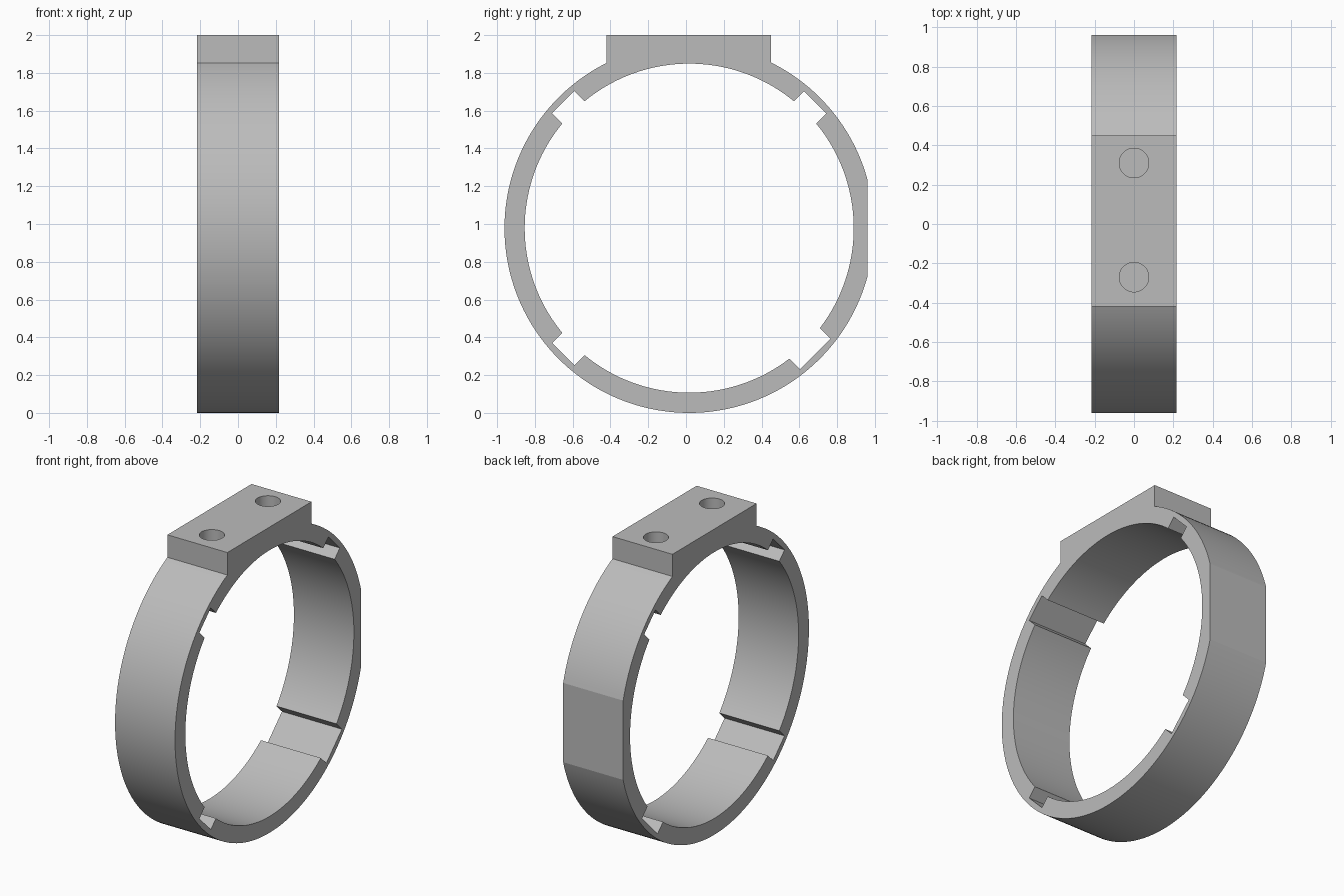
import bpy, bmesh
from math import sin, cos, asin, acos, pi, radians, sqrt
from mathutils import Vector

old = bpy.data.objects.get("Cube")
if old:
    bpy.data.objects.remove(old, do_unlink=True)

# Main dimensions
HALF_WIDTH = 0.217
CY, CZ = 0.017, 0.978
OUTER, INNER = 0.978, 0.871
FLAT_Y = 0.96
BLOCK_Y0, BLOCK_Y1, TOP = -0.42, 0.45, 2.0
NOTCH_FLOOR = 0.943

grey = bpy.data.materials.new("light grey")
grey.use_nodes = True
colour = (0.5, 0.5, 0.5, 1)
grey.diffuse_color = colour
grey.node_tree.nodes["Principled BSDF"].inputs["Base Color"].default_value = colour


def arc(radius, start, end, steps):
    """Points (y, z) along an arc around the ring centre."""
    angles = [start + (end - start) * i / steps for i in range(steps + 1)]
    return [(CY + radius * cos(a), CZ + radius * sin(a)) for a in angles]


# Outer outline: arc, mounting block, long arc, flat at the back
flat = acos((FLAT_Y - CY) / OUTER)
block_right = acos((BLOCK_Y1 - CY) / OUTER)
block_left = acos((BLOCK_Y0 - CY) / OUTER)
outer = arc(OUTER, flat, block_right, 24)
outer += [(BLOCK_Y1, TOP), (BLOCK_Y0, TOP)]
outer += arc(OUTER, block_left, 2 * pi - flat, 120)

# Inner outline: four arcs joined by square notches, the last one wider
inner = []
half_widths = [0.083, 0.083, 0.083, 0.114]
for i, half in enumerate(half_widths):
    mid = radians(45 + 90 * i)
    after = half_widths[(i + 1) % 4]
    for side in (-half, half):
        inner.append((CY + NOTCH_FLOOR * cos(mid) - side * sin(mid),
                      CZ + NOTCH_FLOOR * sin(mid) + side * cos(mid)))
    inner += arc(INNER, mid + asin(half / INNER),
                 mid + pi / 2 - asin(after / INNER), 36)

# Clamp ring: fill between the outlines and extrude across the width
bm = bmesh.new()
edges = []
for outline in (outer, inner):
    verts = [bm.verts.new((-HALF_WIDTH, y, z)) for y, z in outline]
    edges += [bm.edges.new((v, verts[(i + 1) % len(verts)]))
              for i, v in enumerate(verts)]
bmesh.ops.triangle_fill(bm, edges=edges, use_beauty=True)
result = bmesh.ops.extrude_face_region(bm, geom=bm.faces[:])
moved = [g for g in result["geom"] if isinstance(g, bmesh.types.BMVert)]
bmesh.ops.translate(bm, verts=moved, vec=Vector((2 * HALF_WIDTH, 0, 0)))
bmesh.ops.recalc_face_normals(bm, faces=bm.faces[:])
mesh = bpy.data.meshes.new("clamp_ring")
bm.to_mesh(mesh)
bm.free()
ring = bpy.data.objects.new("clamp_ring", mesh)
bpy.context.collection.objects.link(ring)
mesh.materials.append(grey)

# Blind screw holes in the mounting block
for y in (-0.27, 0.31):
    bpy.ops.mesh.primitive_cylinder_add(vertices=48, radius=0.075, depth=0.3,
                                        location=(0, y, TOP + 0.02))
    cutter = bpy.context.object
    cutter.name = "screw_hole_cutter"
    cutter.hide_render = True
    cutter.data.materials.append(grey)
    cut = ring.modifiers.new("screw_hole", "BOOLEAN")
    cut.operation = "DIFFERENCE"
    cut.solver = "EXACT"
    cut.object = cutter
    bpy.context.view_layer.objects.active = ring
    bpy.ops.object.modifier_apply(modifier=cut.name)
    bpy.data.objects.remove(cutter, do_unlink=True)

# Smooth curved walls, crisp corners
bpy.ops.object.select_all(action="DESELECT")
ring.select_set(True)
bpy.context.view_layer.objects.active = ring
bpy.ops.object.shade_smooth_by_angle(angle=radians(12))
